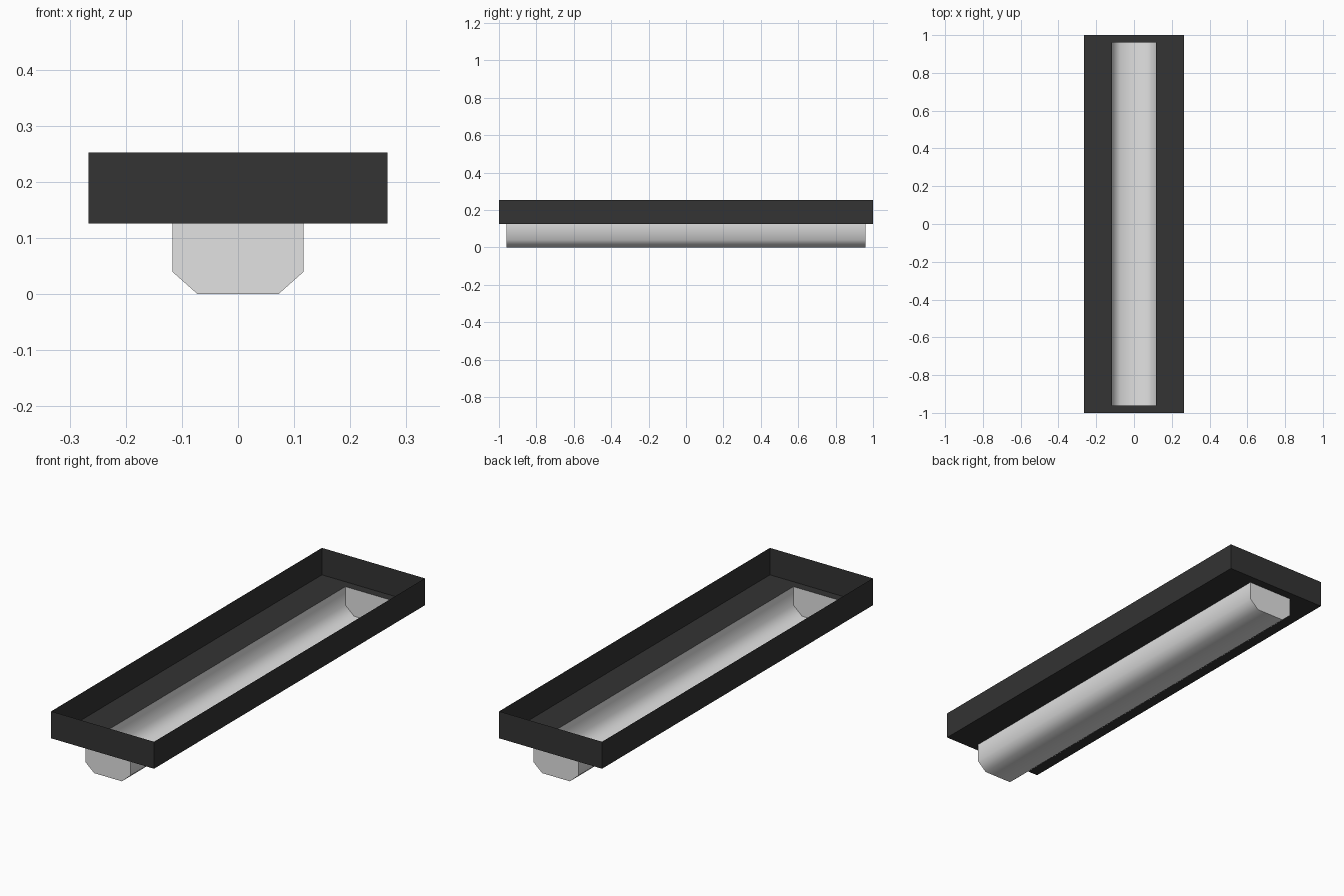
import bpy, bmesh, math

if "Cube" in bpy.data.objects:
    bpy.data.objects.remove(bpy.data.objects["Cube"])

HW, HL = 0.266, 1.0        # housing half width / half length
TW, TL = 0.117, 0.96       # diffuser half width / half length
Z_FLOOR, Z_TOP = 0.126, 0.252


def material(name, v):
    m = bpy.data.materials.new(name)
    m.diffuse_color = (v, v, v, 1)
    m.use_nodes = True
    m.node_tree.nodes["Principled BSDF"].inputs["Base Color"].default_value = m.diffuse_color
    return m


def make_object(name, bm, mat):
    me = bpy.data.meshes.new(name)
    bm.to_mesh(me)
    bm.free()
    me.materials.append(mat)
    ob = bpy.data.objects.new(name, me)
    bpy.context.collection.objects.link(ob)
    return ob


def ring(bm, w, l, z):
    return [bm.verts.new((x, y, z)) for x, y in ((-w, -l), (w, -l), (w, l), (-w, l))]


def bridge(bm, a, b):
    for i in range(4):
        j = (i + 1) % 4
        bm.faces.new((a[i], a[j], b[j], b[i]))


dark = material("charcoal metal", 0.033)
light = material("pale diffuser", 0.76)

# Housing: open-topped sheet tray with a slot in its floor
bm = bmesh.new()
slot = ring(bm, TW, TL, Z_FLOOR)
base = ring(bm, HW, HL, Z_FLOOR)
rim = ring(bm, HW, HL, Z_TOP)
bridge(bm, slot, base)
bridge(bm, base, rim)
make_object("housing", bm, dark)

# Diffuser: chamfered trough hanging below the slot, open at the top
half = [(TW, Z_FLOOR), (TW, 0.04), (0.072, 0.0)]
profile = [(-x, z) for x, z in half] + half[::-1]
bm = bmesh.new()
front, back = ([bm.verts.new((x, y, z)) for x, z in profile] for y in (-TL, TL))
for i in range(len(profile) - 1):
    bm.faces.new((front[i], back[i], back[i + 1], front[i + 1]))
bm.faces.new(front)
bm.faces.new(back[::-1])
bmesh.ops.recalc_face_normals(bm, faces=bm.faces)
# make sure the bottom faces down
bottom = min(bm.faces, key=lambda f: f.calc_center_median().z)
if bottom.normal.z > 0:
    bmesh.ops.reverse_faces(bm, faces=bm.faces)
diffuser = make_object("diffuser", bm, light)
bpy.context.view_layer.objects.active = diffuser
diffuser.select_set(True)
bpy.ops.object.shade_smooth_by_angle(angle=math.radians(60))
